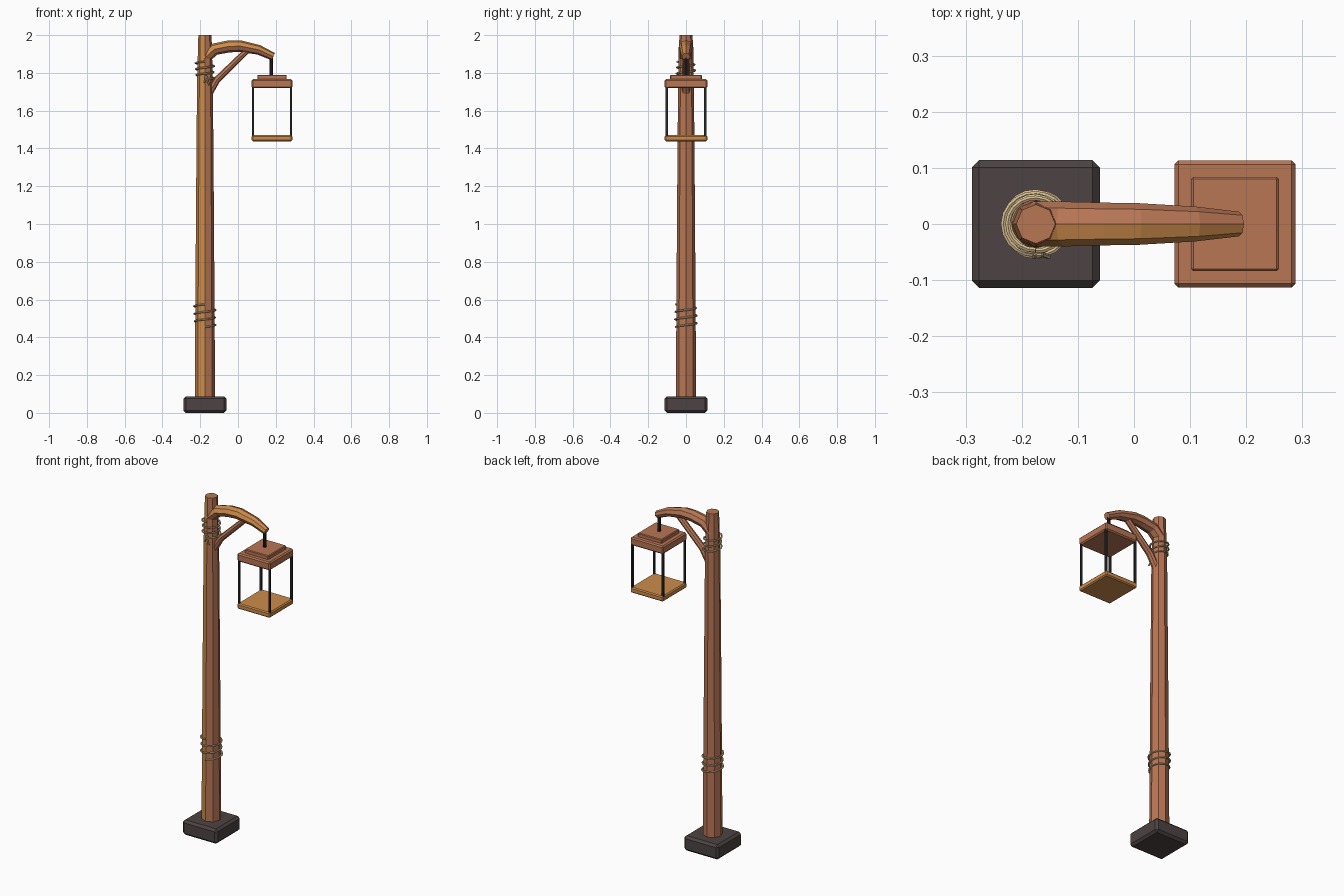
import bpy, bmesh, math
from mathutils import Vector, Matrix

if "Cube" in bpy.data.objects:
    bpy.data.objects.remove(bpy.data.objects["Cube"])


def material(name, rgb):
    m = bpy.data.materials.new(name)
    m.diffuse_color = (*rgb, 1)
    m.use_nodes = True
    m.node_tree.nodes["Principled BSDF"].inputs["Base Color"].default_value = m.diffuse_color
    return m


BROWN = material("reddish_wood", (0.479, 0.181, 0.091))
ORANGE = material("orange_wood", (0.610, 0.262, 0.070))
STONE = material("dark_stone", (0.074, 0.057, 0.056))
ROPE = material("tan_rope", (0.66, 0.49, 0.27))
METAL = material("black_metal", (0.022, 0.022, 0.022))
POST_X, LAMP_X = -0.175, 0.18


def finish(name, bm, mats, rule=None):
    bmesh.ops.recalc_face_normals(bm, faces=bm.faces)
    bm.normal_update()
    if rule:
        for f in bm.faces:
            f.material_index = int(rule(f.normal))
    me = bpy.data.meshes.new(name)
    bm.to_mesh(me)
    bm.free()
    for m in mats:
        me.materials.append(m)
    ob = bpy.data.objects.new(name, me)
    bpy.context.collection.objects.link(ob)
    return ob


def box(name, centre, size, mat, bevel=0.0):
    bm = bmesh.new()
    bmesh.ops.create_cube(bm, size=1, matrix=Matrix.Translation(centre) @ Matrix.Diagonal((*size, 1)))
    if bevel:
        bmesh.ops.bevel(bm, geom=bm.edges[:], offset=bevel, segments=1, affect='EDGES')
    return finish(name, bm, [mat])


def sweep(name, path, radii, ref, sides, mats, rule=None):
    """Tube along path; radii holds (along ref, across ref) per point."""
    bm = bmesh.new()
    pts = [Vector(p) for p in path]
    rings = []
    for i, p in enumerate(pts):
        t = (pts[min(i + 1, len(pts) - 1)] - pts[max(i - 1, 0)]).normalized()
        u = Vector(ref)
        u = (u - t * u.dot(t)).normalized()
        v = t.cross(u)
        ru, rv = radii[i]
        rings.append([bm.verts.new(p + u * ru * math.cos(a) + v * rv * math.sin(a))
                      for a in (math.tau * k / sides for k in range(sides))])
    for a, b in zip(rings, rings[1:]):
        for k in range(sides):
            j = (k + 1) % sides
            bm.faces.new((a[k], a[j], b[j], b[k]))
    bm.faces.new(rings[0])
    bm.faces.new(rings[-1])
    return finish(name, bm, mats, rule)


# Stone foot
box("stone_foot", (POST_X, 0, 0.044), (0.228, 0.228, 0.088), STONE, 0.013)

# Tapered octagonal post, lighter wood on the front left
sweep("post", [(POST_X, 0, z) for z in (0.06, 1.0, 1.75, 2.0)],
      [(r, r) for r in (0.054, 0.048, 0.042, 0.035)], (1, 0, 0), 8, [BROWN, ORANGE],
      lambda n: n.y < -0.2 and n.x < -0.1)

# Curved arm, lighter wood on the upper front
sweep("arm", [(-0.18, 0, 1.875), (-0.125, 0, 1.925), (-0.05, 0, 1.94), (0.01, 0, 1.942),
              (0.11, 0, 1.922), (0.187, 0, 1.886)],
      [(0.040, 0.031), (0.040, 0.032), (0.038, 0.032), (0.037, 0.031), (0.031, 0.026), (0.022, 0.021)],
      (0, 1, 0), 8, [BROWN, ORANGE], lambda n: n.y < -0.2 and n.z > 0.1)

# Diagonal brace under the arm
sweep("brace", [(-0.155, 0, 1.69), (-0.11, 0, 1.765), (0.045, 0, 1.915)],
      [(0.022, 0.02), (0.021, 0.018), (0.019, 0.016)], (0, 1, 0), 8, [BROWN])

# Lantern: hanger, stepped cap, corner bars, floor
sweep("hanger", [(LAMP_X - 0.004, 0, 1.78), (LAMP_X - 0.004, 0, 1.89)], [(0.009, 0.009)] * 2,
      (1, 0, 0), 8, [METAL])
box("cap_top", (LAMP_X, 0, 1.776), (0.156, 0.168, 0.026), BROWN, 0.004)
box("cap", (LAMP_X, 0, 1.743), (0.215, 0.226, 0.048), BROWN, 0.007)
box("lantern_floor", (LAMP_X, 0, 1.454), (0.215, 0.226, 0.032), ORANGE, 0.006)
for sx in (-1, 1):
    for sy in (-1, 1):
        box("corner_bar", (LAMP_X + sx * 0.1, sy * 0.102, 1.595), (0.011, 0.011, 0.27), METAL)


# Rope windings around the post
def winding(name, z0, z1, turns, radius, start):
    n = int(turns * 20)
    path = []
    for i in range(n + 1):
        a = start + math.tau * turns * i / n
        r = radius + 0.002 * math.sin(1.7 * a)
        path.append((POST_X + r * math.cos(a), r * math.sin(a), z0 + (z1 - z0) * i / n))
    return sweep(name, path, [(0.005, 0.005)] * (n + 1), (0, 0, 1), 6, [ROPE])


winding("lower_rope", 0.455, 0.575, 3, 0.056, -math.pi / 2)
winding("upper_rope", 1.765, 1.86, 3, 0.048, -math.pi / 2)

# Knot with two loose ends on the upper rope
box("rope_knot", (POST_X + 0.005, -0.052, 1.778), (0.018, 0.016, 0.016), ROPE, 0.004)
for dx, dz in ((-0.008, -0.03), (0.018, -0.042)):
    sweep("rope_end", [(POST_X + 0.005, -0.052, 1.778), (POST_X + 0.005 + dx, -0.058, 1.778 + dz)],
          [(0.0045, 0.0045)] * 2, (1, 0, 0), 6, [ROPE])
